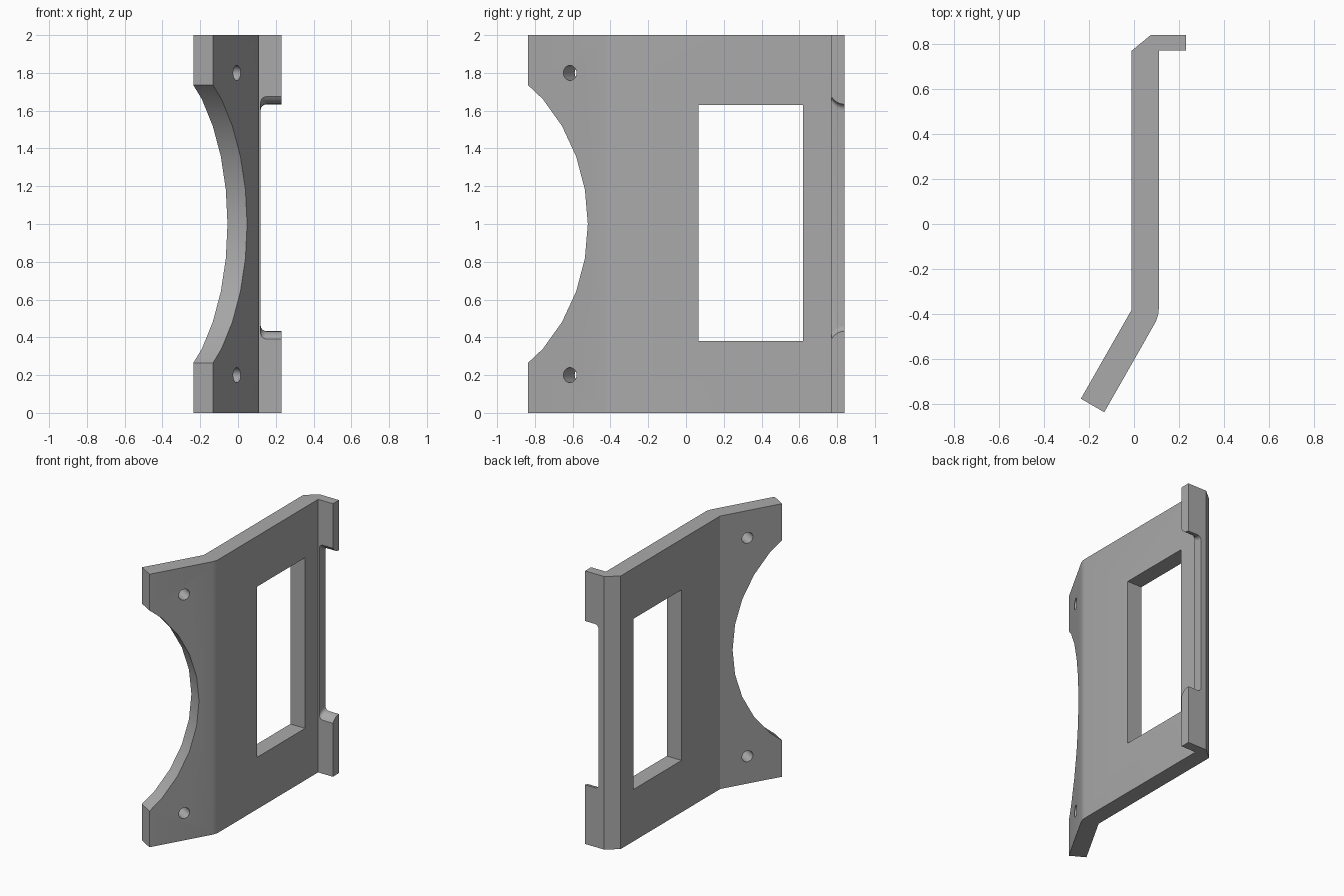
import bpy, bmesh, math
from mathutils import Matrix, Vector

if "Cube" in bpy.data.objects:
    bpy.data.objects.remove(bpy.data.objects["Cube"], do_unlink=True)

grey = bpy.data.materials.new("plain grey")
grey.use_nodes = True
colour = (0.4, 0.4, 0.4, 1)
grey.diffuse_color = colour
grey.node_tree.nodes["Principled BSDF"].inputs["Base Color"].default_value = colour


def loft(name, rings):
    """Closed solid through rings of equal point count."""
    bm = bmesh.new()
    loops = [[bm.verts.new(p) for p in ring] for ring in rings]
    for a, b in zip(loops, loops[1:]):
        for i in range(len(a)):
            j = (i + 1) % len(a)
            bm.faces.new((a[i], a[j], b[j], b[i]))
    bm.faces.new(loops[0][::-1])
    bm.faces.new(loops[-1])
    bmesh.ops.recalc_face_normals(bm, faces=bm.faces)
    mesh = bpy.data.meshes.new(name)
    bm.to_mesh(mesh)
    bm.free()
    mesh.materials.append(grey)
    obj = bpy.data.objects.new(name, mesh)
    bpy.context.collection.objects.link(obj)
    return obj


cutters = []


def cut(name, rings):
    cutters.append(loft(name, rings))


def circle(centre, radius, sides, axis_u, axis_v):
    return [centre + radius * (math.cos(t) * axis_u + math.sin(t) * axis_v)
            for t in (2 * math.pi * i / sides for i in range(sides))]


# Bent plate: plan profile extruded upward
profile = [(-0.01, 0.77), (0.075, 0.84), (0.23, 0.84), (0.23, 0.77), (0.11, 0.77),
           (0.11, -0.38), (0.107, -0.405), (0.098, -0.432),
           (-0.132, -0.836), (-0.236, -0.776), (-0.01, -0.38)]
plate = loft("bent_plate", [[(x, y, z) for x, y in profile] for z in (0, 2)])

# Axes of the angled wing
along = Vector((0.5, math.sqrt(0.75), 0))
normal = Vector((math.sqrt(0.75), -0.5, 0))
up = Vector((0, 0, 1))
tip = Vector((-0.132, -0.836, 1))

# Round bite out of the wing edge
centre = tip + along * (0.364 - 0.934)
cut("bite_cutter", [circle(centre + normal * d, 0.934, 32, along, up) for d in (-0.25, 0.1)])

# Screw holes
for z in (0.2, 1.8):
    centre = Vector((-0.005, -0.615, z))
    cut("hole_cutter", [circle(centre + normal * d, 0.04, 24, along, up) for d in (-0.2, 0.1)])

# Window through the plate
cut("window_cutter", [[(x, 0.065, 0.38), (x, 0.62, 0.38), (x, 0.62, 1.63), (x, 0.065, 1.63)]
                      for x in (-0.2, 0.3)])


# Lip notch with rounded inner corners and flared front edges
def notch_ring(y):
    reach = min(0.84 - y, 0.078) if y < 0.84 else 0
    half = 0.60 + 0.08 - math.sqrt(0.08 ** 2 - reach ** 2)
    r, left, mid = 0.03, 0.12, 1.033
    ring = [(0.4, y, mid - half)]
    for sign in (-1, 1):
        corner = []
        for i in range(7):
            t = math.radians(15 * i)
            corner.append((left + r - r * math.sin(t), y,
                           mid + sign * (half - r + r * math.cos(t))))
        ring += corner if sign < 0 else corner[::-1]
    return ring + [(0.4, y, mid + half)]


cut("notch_cutter", [notch_ring(y) for y in (0.762, 0.77, 0.78, 0.79, 0.805, 0.82, 0.84, 0.9)])

# Apply the cuts
bpy.context.view_layer.objects.active = plate
for cutter in cutters:
    mod = plate.modifiers.new("cut", "BOOLEAN")
    mod.operation = "DIFFERENCE"
    mod.solver = "EXACT"
    mod.object = cutter
    bpy.ops.object.modifier_apply(modifier=mod.name)
    bpy.data.objects.remove(cutter, do_unlink=True)

bpy.ops.object.select_all(action="DESELECT")
plate.select_set(True)
bpy.ops.object.shade_smooth_by_angle(angle=math.radians(25))
